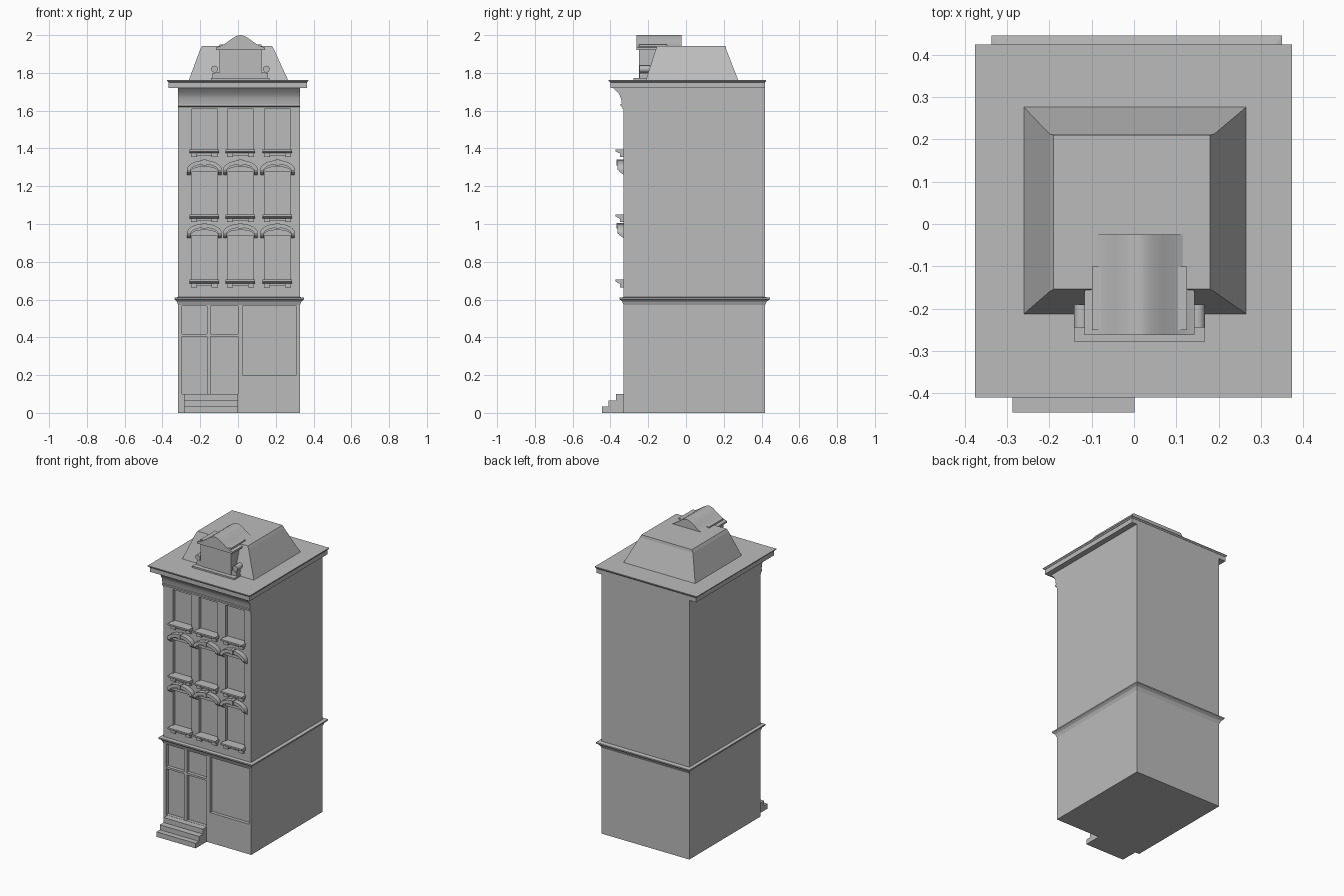
import bpy, bmesh, math

cube = bpy.data.objects.get("Cube")
if cube:
    bpy.data.objects.remove(cube, do_unlink=True)

stone = bpy.data.materials.new("stone_grey")
stone.use_nodes = True
GREY = (0.5, 0.5, 0.5, 1)
stone.diffuse_color = GREY
stone.node_tree.nodes["Principled BSDF"].inputs["Base Color"].default_value = GREY

LEFT, RIGHT, FRONT, BACK = -0.317, 0.328, -0.33, 0.418


def finish(name, bm, smooth=False):
    bmesh.ops.recalc_face_normals(bm, faces=bm.faces)
    mesh = bpy.data.meshes.new(name)
    bm.to_mesh(mesh)
    bm.free()
    mesh.materials.append(stone)
    obj = bpy.data.objects.new(name, mesh)
    bpy.context.collection.objects.link(obj)
    if smooth:
        bpy.ops.object.select_all(action='DESELECT')
        obj.select_set(True)
        bpy.context.view_layer.objects.active = obj
        bpy.ops.object.shade_smooth_by_angle(angle=math.radians(35))
    return obj


def skin(bm, rings):
    """Join matching loops of points and cap both ends."""
    loops = [[bm.verts.new(p) for p in ring] for ring in rings]
    n = len(loops[0])
    for a, b in zip(loops, loops[1:]):
        for i in range(n):
            j = (i + 1) % n
            bm.faces.new((a[i], a[j], b[j], b[i]))
    bm.faces.new(loops[0])
    bm.faces.new(loops[-1])


def rect(z, x0, x1, y0, y1):
    return [(x0, y0, z), (x1, y0, z), (x1, y1, z), (x0, y1, z)]


def stack(name, *levels):
    """Solid through rectangles given as z, x0, x1, y0, y1."""
    bm = bmesh.new()
    skin(bm, [rect(*lv) for lv in levels])
    return finish(name, bm)


def box(name, x0, x1, y0, y1, z0, z1):
    return stack(name, (z0, x0, x1, y0, y1), (z1, x0, x1, y0, y1))


def prism_y(name, points, y0, y1, smooth=False):
    bm = bmesh.new()
    skin(bm, [[(x, y, z) for x, z in points] for y in (y0, y1)])
    return finish(name, bm, smooth)


def prism_x(name, points, x0, x1, smooth=False):
    bm = bmesh.new()
    skin(bm, [[(x, y, z) for y, z in points] for x in (x0, x1)])
    return finish(name, bm, smooth)


# Main walls with recessed openings
walls = box("walls", LEFT, RIGHT, FRONT, BACK, 0, 1.73)
columns = (-0.178, 0.013, 0.209)
rows = ((0.705, 0.94), (1.05, 1.275), (1.395, 1.61))
openings = [(c - 0.069, c + 0.069, z0, z1) for c in columns for z0, z1 in rows]
openings += [
    (-0.296, -0.164, 0.1, 0.405), (-0.145, 0.0, 0.1, 0.405),
    (-0.296, -0.164, 0.418, 0.567), (-0.145, 0.0, 0.418, 0.567),
    (0.025, 0.31, 0.2, 0.567),
]
bm = bmesh.new()
for x0, x1, z0, z1 in openings:
    skin(bm, [rect(z, x0, x1, FRONT - 0.05, FRONT + 0.022) for z in (z0, z1)])
cutter = finish("opening_cutter", bm)
cutter.hide_render = True
cut = walls.modifiers.new("openings", 'BOOLEAN')
cut.operation = 'DIFFERENCE'
cut.solver = 'EXACT'
cut.object = cutter
bpy.context.view_layer.objects.active = walls
bpy.ops.object.modifier_apply(modifier=cut.name)
bpy.data.objects.remove(cutter, do_unlink=True)

# Entrance steps
for i, y in enumerate((-0.445, -0.41, -0.37)):
    box(f"step_{i + 1}", -0.287, 0.001, y, FRONT + 0.01, 0.033 * i, 0.033 * (i + 1))

# Moulding above the ground floor
stack("floor_moulding",
      (0.57, LEFT, RIGHT, FRONT, BACK),
      (0.59, LEFT - 0.007, RIGHT + 0.008, FRONT - 0.008, BACK + 0.01),
      (0.602, LEFT - 0.02, RIGHT + 0.022, FRONT - 0.022, BACK + 0.027),
      (0.61, LEFT - 0.02, RIGHT + 0.022, FRONT - 0.022, BACK + 0.027),
      (0.613, LEFT, RIGHT, FRONT, BACK))

# Sills and their brackets
for c in columns:
    for z, _ in rows:
        prism_x("sill", [(FRONT + 0.01, z), (FRONT - 0.042, z), (FRONT - 0.042, z - 0.01),
                         (FRONT - 0.025, z - 0.02), (FRONT + 0.01, z - 0.02)],
                c - 0.078, c + 0.078)
        for side in (-1, 1):
            x = c + side * 0.055
            box("sill_bracket", x - 0.016, x + 0.016, FRONT - 0.02, FRONT + 0.01,
                z - 0.04, z - 0.019)
        box("sill_apron", c - 0.06, c + 0.06, FRONT - 0.012, FRONT + 0.01, z - 0.034, z - 0.019)

# Curved hoods over the lower two rows of windows
STEPS = 12
for c in columns:
    for _, top in rows[:2]:
        def arch(half, base, rise):
            return [(c + half * math.cos(math.pi * i / STEPS),
                     top + base + rise * math.sin(math.pi * i / STEPS))
                    for i in range(STEPS + 1)]
        for name, outer, inner, depth in (
                ("hood", (0.092, 0.012, 0.05), (0.072, 0.01, 0.03), 0.032),
                ("hood_rim", (0.085, 0.01, 0.04), (0.068, 0.008, 0.02), 0.018)):
            prism_y(name, arch(*outer) + arch(*inner)[::-1],
                    FRONT - depth, FRONT + 0.005, True)
        for side in (-1, 1):
            x = c + side * 0.081
            prism_x("hood_corbel", [(FRONT + 0.005, top + 0.014), (FRONT - 0.03, top + 0.014),
                                    (FRONT - 0.022, top), (FRONT + 0.005, top - 0.018)],
                    x - 0.01, x + 0.01)
        box("keystone", c - 0.01, c + 0.01, FRONT - 0.038, FRONT + 0.005,
            top + 0.035, top + 0.066)

# Front cornice, roof band and lip
prism_x("cornice", [(FRONT + 0.01, 1.61), (FRONT - 0.006, 1.61), (FRONT - 0.006, 1.62),
                    (FRONT - 0.016, 1.624), (FRONT - 0.016, 1.634), (FRONT - 0.01, 1.636),
                    (FRONT - 0.014, 1.665), (FRONT - 0.026, 1.69), (FRONT - 0.044, 1.708),
                    (FRONT - 0.056, 1.722), (FRONT + 0.01, 1.722)], LEFT, RIGHT, True)
box("roof_band", -0.367, 0.365, -0.4, BACK, 1.72, 1.757)
stack("roof_lip", (1.75, -0.368, 0.366, -0.402, 0.419),
      (1.757, -0.376, 0.373, -0.41, 0.424), (1.762, -0.376, 0.373, -0.41, 0.424))

# Sloped upper roof
stack("upper_roof", (1.76, -0.261, 0.266, -0.213, 0.277),
      (1.925, -0.2, 0.19, -0.16, 0.213), (1.943, -0.19, 0.18, -0.154, 0.21))

# Dormer
MID = 0.013
box("dormer_walls", MID - 0.112, MID + 0.112, -0.25, -0.1, 1.76, 1.95)
box("dormer_plinth", MID - 0.155, MID + 0.155, -0.278, -0.19, 1.76, 1.772)
half = [(0.13, 1.922), (0.13, 1.934), (0.105, 1.942), (0.08, 1.956),
        (0.055, 1.974), (0.03, 1.991), (0.012, 1.998)]
profile = ([(MID + x, z) for x, z in half] + [(MID, 2.0)]
           + [(MID - x, z) for x, z in reversed(half)])
prism_y("dormer_roof", profile, -0.262, -0.025, True)

# Scrolls on both sides of the dormer
for side in (-1, 1):
    for name, x, z, r in (("scroll_top", 0.137, 1.82, 0.018), ("scroll_foot", 0.125, 1.782, 0.022)):
        ring = [(MID + side * x + r * math.cos(math.tau * i / 16),
                 z + r * math.sin(math.tau * i / 16)) for i in range(16)]
        prism_y(name, ring, -0.245, -0.19, True)
    edges = sorted((MID + side * 0.105, MID + side * 0.147))
    box("scroll_block", *edges, -0.24, -0.19, 1.765, 1.8)
